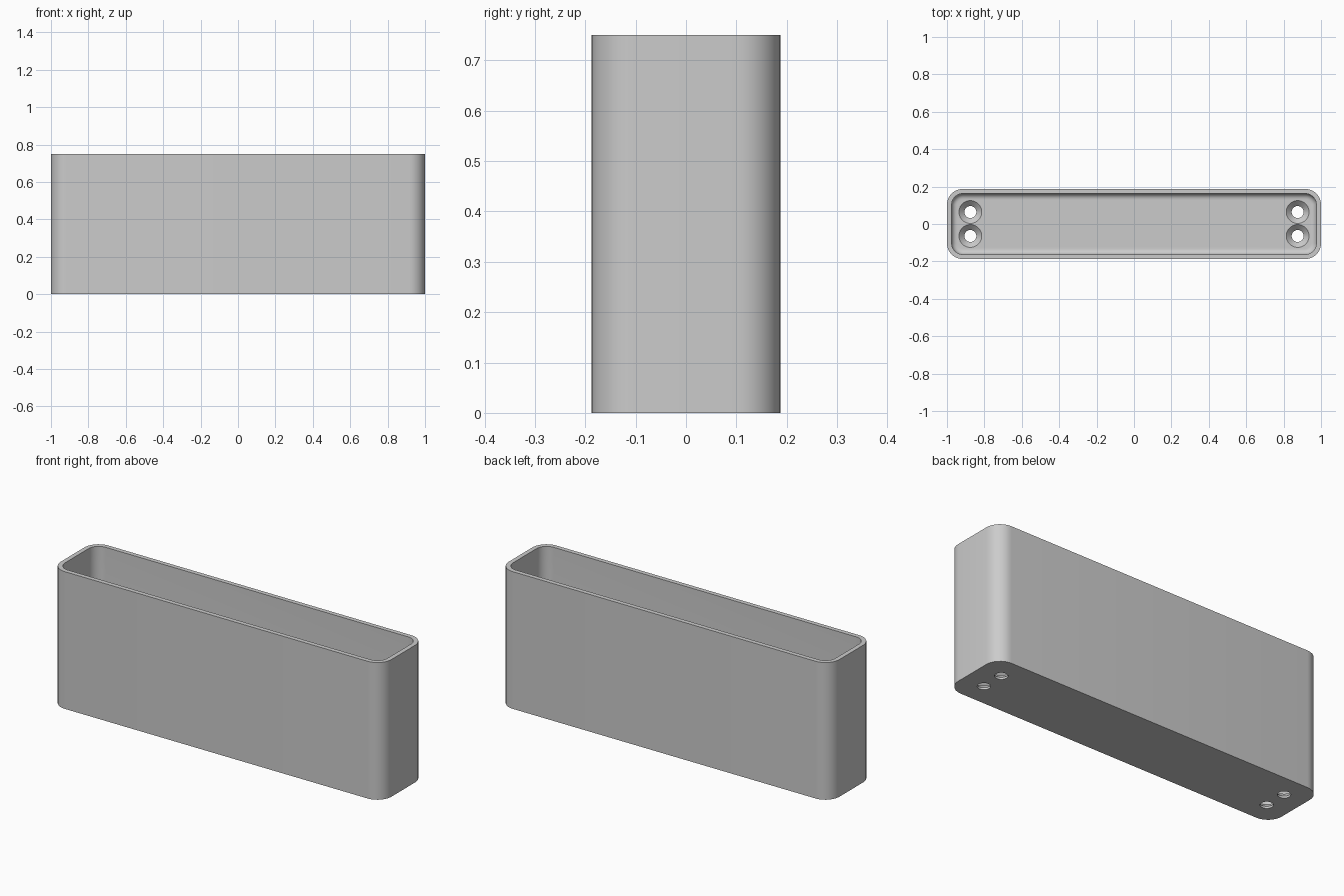
import bpy, bmesh
from math import cos, sin, pi

default = bpy.data.objects.get("Cube")
if default:
    bpy.data.objects.remove(default, do_unlink=True)

HX, HY, H = 1.0, 0.1875, 0.75     # half length, half width, height
WALL, FLOOR = 0.025, 0.04
CORNER, FILLET = 0.085, 0.03
SEG = 10

grey = bpy.data.materials.new("light_grey")
grey.use_nodes = True
colour = (0.6, 0.6, 0.6, 1)
grey.diffuse_color = colour
grey.node_tree.nodes["Principled BSDF"].inputs["Base Color"].default_value = colour


def add_object(name, bm):
    bmesh.ops.recalc_face_normals(bm, faces=bm.faces)
    mesh = bpy.data.meshes.new(name)
    bm.to_mesh(mesh)
    bm.free()
    mesh.materials.append(grey)
    obj = bpy.data.objects.new(name, mesh)
    bpy.context.collection.objects.link(obj)
    return obj


def rounded_ring(bm, inset, z):
    """Rounded rectangle loop, inset from the outer outline."""
    r = CORNER - inset
    ring = []
    for i, (sx, sy) in enumerate([(1, 1), (-1, 1), (-1, -1), (1, -1)]):
        for k in range(SEG + 1):
            a = (i + k / SEG) * pi / 2
            ring.append(bm.verts.new((sx * (HX - CORNER) + r * cos(a),
                                      sy * (HY - CORNER) + r * sin(a), z)))
    return ring


def circle_ring(bm, x, y, r, z, n=40):
    return [bm.verts.new((x + r * cos(2 * pi * k / n), y + r * sin(2 * pi * k / n), z))
            for k in range(n)]


def skin(bm, rings):
    """Bridge the rings in order and cap both ends."""
    for a, b in zip(rings, rings[1:]):
        for k in range(len(a)):
            j = (k + 1) % len(a)
            bm.faces.new((a[k], a[j], b[j], b[k]))
    bm.faces.new(rings[0])
    bm.faces.new(rings[-1])


# Open tray: outer wall, rim, inner wall, filleted floor
bm = bmesh.new()
profile = [(0, 0), (0, H), (WALL, H)]
for k in range(7):
    a = k / 6 * pi / 2
    profile.append((WALL + FILLET * (1 - cos(a)), FLOOR + FILLET * (1 - sin(a))))
skin(bm, [rounded_ring(bm, inset, z) for inset, z in profile])
tray = add_object("tray", bm)

# Countersunk screw holes, two at each end
bm = bmesh.new()
for x in (-0.875, 0.875):
    for y in (-0.064, 0.064):
        skin(bm, [circle_ring(bm, x, y, r, z) for r, z in
                  [(0.032, -0.05), (0.032, 0.011), (0.061, FLOOR), (0.061, FLOOR + 0.02)]])
cutter = add_object("screw_hole_cutter", bm)
cutter.hide_render = True

cut = tray.modifiers.new("screw_holes", 'BOOLEAN')
cut.operation = 'DIFFERENCE'
cut.solver = 'EXACT'
cut.object = cutter
bpy.context.view_layer.objects.active = tray
tray.select_set(True)
bpy.ops.object.modifier_apply(modifier=cut.name)
bpy.data.objects.remove(cutter, do_unlink=True)

bpy.ops.object.shade_smooth_by_angle(angle=0.6)
